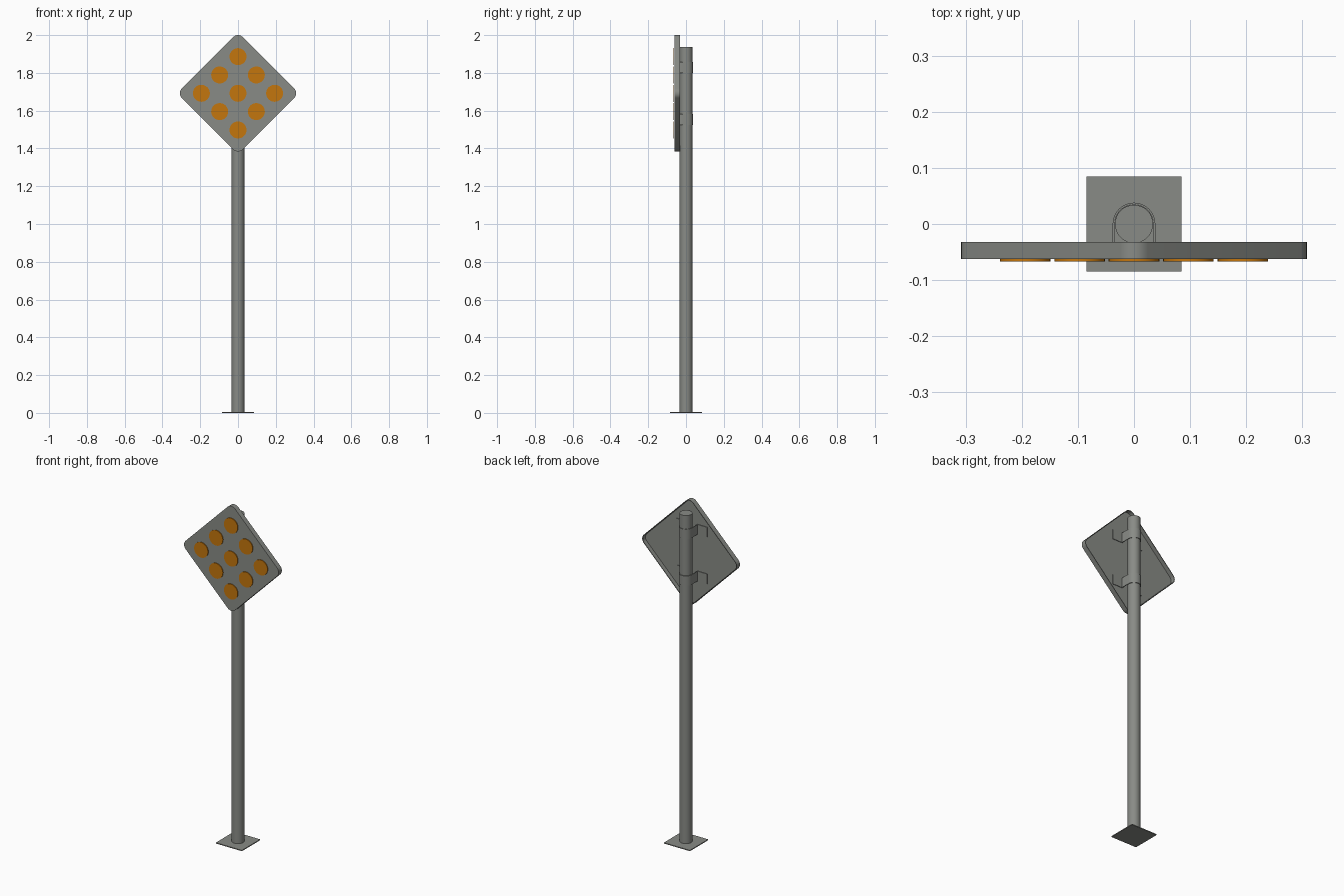
import bpy, bmesh, math
from mathutils import Vector

if "Cube" in bpy.data.objects:
    bpy.data.objects.remove(bpy.data.objects["Cube"])


def material(name, rgb):
    m = bpy.data.materials.new(name)
    m.diffuse_color = (*rgb, 1)
    m.use_nodes = True
    m.node_tree.nodes["Principled BSDF"].inputs["Base Color"].default_value = m.diffuse_color
    return m


GREY = material("galvanised grey", (0.25, 0.26, 0.24))
ORANGE = material("amber reflector", (0.55, 0.18, 0.004))
CZ = 1.692  # height of the sign centre


def finish(name, bm, mat):
    bmesh.ops.recalc_face_normals(bm, faces=bm.faces)
    me = bpy.data.meshes.new(name)
    bm.to_mesh(me)
    bm.free()
    ob = bpy.data.objects.new(name, me)
    bpy.context.collection.objects.link(ob)
    me.materials.append(mat)
    bpy.context.view_layer.objects.active = ob
    ob.select_set(True)
    bpy.ops.object.shade_smooth_by_angle(angle=math.radians(35))
    ob.select_set(False)
    return ob


def prism(name, points, offset, mat):
    """Closed solid: a flat outline swept along an offset."""
    bm = bmesh.new()
    f = bm.faces.new([bm.verts.new(p) for p in points])
    r = bmesh.ops.extrude_face_region(bm, geom=[f], use_keep_orig=True)
    verts = [g for g in r["geom"] if isinstance(g, bmesh.types.BMVert)]
    bmesh.ops.translate(bm, verts=verts, vec=offset)
    return finish(name, bm, mat)


def circle(r, n):
    return [(r * math.cos(2 * math.pi * i / n), r * math.sin(2 * math.pi * i / n)) for i in range(n)]


def diamond(half, r, y, seg=8):
    """Diamond outline with rounded corners; half is centre to rounded tip."""
    pts = []
    for k in range(4):
        a = k * math.pi / 2
        c = Vector((math.cos(a), math.sin(a))) * (half - r)
        for i in range(seg + 1):
            t = a - math.pi / 4 + math.pi / 2 * i / seg
            pts.append((c.x + r * math.cos(t), y, CZ + c.y + r * math.sin(t)))
    return pts


# Base plate and pole
s = 0.085
prism("base_plate", [(-s, -s, 0), (s, -s, 0), (s, s, 0), (-s, s, 0)], (0, 0, 0.005), GREY)
prism("pole", [(x, y, 0) for x, y in circle(0.034, 32)], (0, 0, 1.937), GREY)

# Sign: shallow pan, open at the back
W = 0.004
bm = bmesh.new()
outer, inner = (0.308, 0.035), (0.308 - W, 0.035 - W)
rings = [[bm.verts.new(p) for p in diamond(*size, y)] for size, y in
         ((outer, -0.062), (outer, -0.032), (inner, -0.032), (inner, -0.057))]
bm.faces.new(rings[0])
bm.faces.new(rings[-1])
for a, b in zip(rings, rings[1:]):
    for i in range(len(a)):
        j = (i + 1) % len(a)
        bm.faces.new((a[i], a[j], b[j], b[i]))
finish("sign_panel", bm, GREY)

# Nine reflectors in a turned three by three grid
for i in (-1, 0, 1):
    for j in (-1, 0, 1):
        cx, cz = 0.097 * (i + j), CZ + 0.097 * (i - j)
        prism("reflector", [(cx + x, -0.0625, cz + z) for x, z in circle(0.045, 32)],
              (0, -0.0045, 0), ORANGE)


# Strap brackets: flanges on the panel and a band around the pole
def strap_path(r, y):
    arc = [(r * math.cos(math.pi * i / 20), r * math.sin(math.pi * i / 20)) for i in range(21)]
    return [(0.10, y), (r, y)] + arc + [(-r, y), (-0.10, y)]


for z in (1.525, 1.80):
    outline = strap_path(0.038, -0.0535) + strap_path(0.0345, -0.057)[::-1]
    prism("strap_bracket", [(x, y, z) for x, y in outline], (0, 0, 0.058), GREY)
